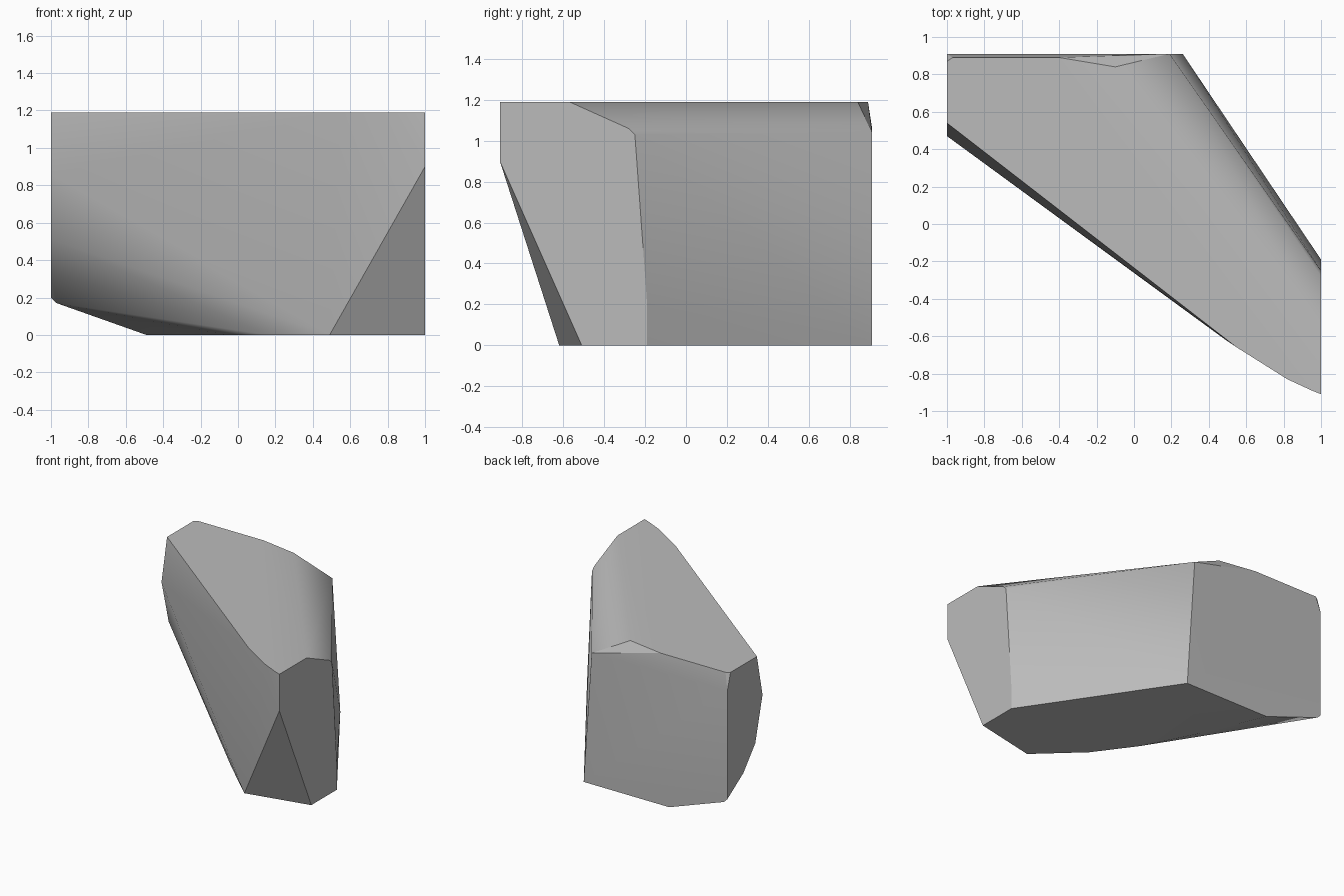
import bpy
import bmesh
import math

# Remove the default cube
default_cube = bpy.data.objects.get("Cube")
if default_cube:
    bpy.data.objects.remove(default_cube, do_unlink=True)


def make_material(name, colour):
    material = bpy.data.materials.new(name)
    material.use_nodes = True
    material.diffuse_color = colour
    material.node_tree.nodes["Principled BSDF"].inputs["Base Color"].default_value = colour
    return material


def end_profile(x, outline):
    """Cross-section on a flat end of the boulder, given as (y, z)."""
    return [(x, y, z) for y, z in outline]


def level_profile(z, outline):
    """Horizontal outline of the boulder, given as (x, y)."""
    return [(x, y, z) for x, y in outline]


HEIGHT = 1.19
BACK = 0.91

# Left-hand flat end, curving under at the front
narrow_end = end_profile(-1, [
    (0.54, HEIGHT), (0.87, HEIGHT), (BACK, 1.06), (BACK, 0.2),
    (0.71, 0.33), (0.56, 0.51), (0.47, 0.86),
])

# Right-hand flat end, with a sloping shoulder and a cut lower corner
wide_end = end_profile(1, [
    (-BACK, HEIGHT), (-BACK, 0.9), (-0.51, 0), (-0.19, 0),
    (-0.19, 0.2), (-0.25, 1.03), (-0.28, 1.06), (-0.57, HEIGHT),
])

# Flat base with a curved front edge
base = level_profile(0, [
    (0.49, -0.62), (0.16, -0.31), (-0.06, -0.01), (-0.27, 0.4),
    (-0.49, BACK), (0.26, BACK),
])

# Flat top, with the shoulder running along its back edge
top = level_profile(HEIGHT, [
    (0.55, -0.66), (0.82, -0.83), (0.95, -0.89),
    (-0.97, 0.89), (-0.4, 0.89), (-0.1, 0.84),
])
shoulder = level_profile(1.04, [(0.19, BACK)])
low_corner = level_profile(0.17, [(-0.97, BACK)])

# Wrap one solid around all the outlines
bm = bmesh.new()
for point in narrow_end + wide_end + base + top + shoulder + low_corner:
    bm.verts.new(point)
hull = bmesh.ops.convex_hull(bm, input=bm.verts[:])
unused = {item for item in hull["geom_interior"] + hull["geom_unused"]
          if isinstance(item, bmesh.types.BMVert)}
bmesh.ops.delete(bm, geom=list(unused), context="VERTS")
bmesh.ops.dissolve_limit(bm, angle_limit=math.radians(1),
                         verts=bm.verts[:], edges=bm.edges[:])
bmesh.ops.recalc_face_normals(bm, faces=bm.faces[:])

mesh = bpy.data.meshes.new("boulder")
bm.to_mesh(mesh)
bm.free()
mesh.materials.append(make_material("stone grey", (0.5, 0.5, 0.5, 1)))

boulder = bpy.data.objects.new("boulder", mesh)
bpy.context.collection.objects.link(boulder)

# Soft shading over the worn faces, crisp at the broken edges
bpy.ops.object.select_all(action="DESELECT")
boulder.select_set(True)
bpy.context.view_layer.objects.active = boulder
bpy.ops.object.shade_smooth_by_angle(angle=math.radians(30))
